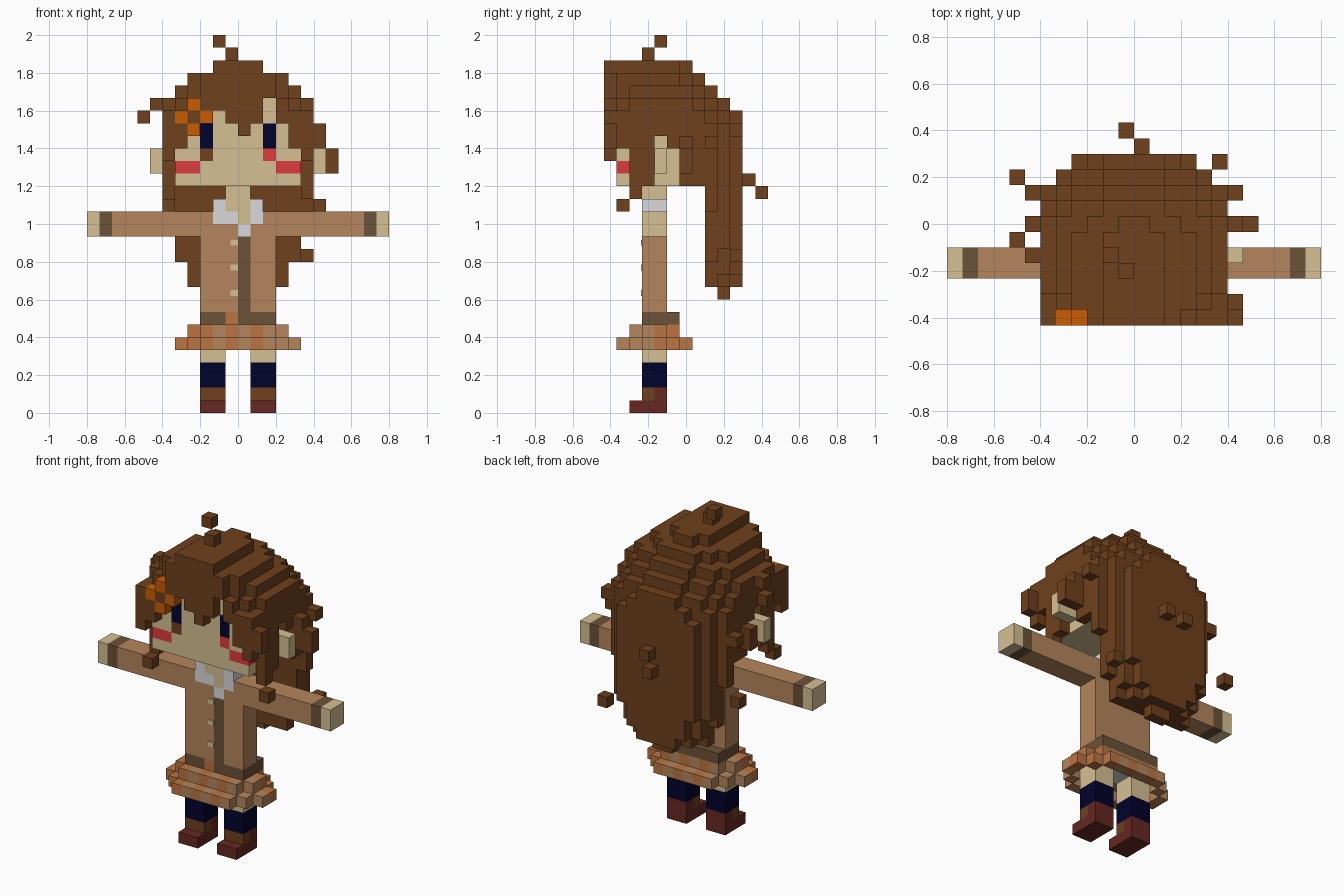
import bpy, bmesh

if "Cube" in bpy.data.objects:
    bpy.data.objects.remove(bpy.data.objects["Cube"])

U = 1 / 15           # edge of one block
DEPTH = 13           # blocks from front to back

def srgb(r, g, b):
    f = lambda c: c / 12.92 if c <= 0.04045 else ((c + 0.055) / 1.055) ** 2.4
    return tuple(f(c / 255) for c in (r, g, b)) + (1.0,)

COLOURS = {
    "hair_brown": (110, 65, 28), "skin": (214, 192, 147), "navy": (2, 2, 44),
    "cheek_red": (222, 60, 62), "coat_tan": (181, 134, 92), "dark_trim": (108, 82, 56),
    "white_cloth": (218, 218, 222), "petal_orange": (200, 92, 4),
    "skirt_orange": (187, 117, 66), "shoe_red": (102, 40, 33),
}
NAMES = list(COLOURS)
MATS = []
for name, rgb in COLOURS.items():
    m = bpy.data.materials.new(name)
    m.diffuse_color = srgb(*rgb)
    m.use_nodes = True
    m.node_tree.nodes["Principled BSDF"].inputs["Base Color"].default_value = m.diffuse_color
    MATS.append(m)

cells = {}           # (x, y, z) block -> (part, colour)

def fill(part, colour, x, y, z):
    """Fill half-open block ranges; later fills replace earlier ones."""
    for i in range(*x):
        for j in range(*y):
            for k in range(*z):
                cells[i, j, k] = (part, colour)

def both(part, colour, x, y, z):
    fill(part, colour, x, y, z)
    fill(part, colour, (-x[1], -x[0]), y, z)

def block(part, colour, *places):
    for i, j, k in places:
        fill(part, colour, (i, i + 1), (j, j + 1), (k, k + 1))

# Hair dome: half-width of every row from front to back, layer by layer
layers = {
    27: [2, 2, 2, 2, 2, 2, 1],
    26: [3, 4, 4, 4, 4, 4, 3, 2],
    25: [3, 4, 5, 5, 5, 5, 5, 4, 2],
    24: [4, 5, 6, 6, 6, 6, 6, 5, 4, 2],
    23: [6, 6, 6, 6, 6, 6, 6, 6, 5, 4, 2],
    22: [6, 6, 6, 6, 6, 6, 6, 6, 6, 5, 3],
}
for k in range(18, 22):
    layers[k] = [6] * 9 + [5, 4]
for k, halves in layers.items():
    for j, half in enumerate(halves):
        if j > 0:
            fill("hair", "hair_brown", (-half, half), (j, j + 1), (k, k + 1))
# Openings in the side hair around the ears
for j, low in {1: 21, 2: 17, 3: 18, 4: 22, 5: 21}.items():
    for i in (-6, 5):
        for k in range(16, low):
            cells.pop((i, j, k), None)
both("hair", "hair_brown", (5, 6), (2, 3), (17, 18))

# Long back hair: bottom height of each column outwards from the middle
for j, lows in ((8, (10, 10, 10, 10, 12, 16)), (9, (9, 10, 10, 11, 13)), (10, (10, 10, 11, 13))):
    for n, low in enumerate(lows):
        both("back_hair", "hair_brown", (n, n + 1), (j, j + 1), (low, 18))

# Head
fill("head", "skin", (-5, 5), (1, 8), (18, 24))
block("head", "skin", (2, 1, 24))
both("ears", "skin", (5, 7), (4, 5), (19, 21))

# Fringe: one bottom height for each column
for n, low in enumerate([20, 21, 22, 23, 24, 23, 22, 23, 25, 23, 21, 20]):
    i = n - 6
    for k in range(low, 28):
        if max(i + 1, -i) <= layers[k][0]:
            block("fringe", "hair_brown", (i, 0, k))

# Flower in the hair
block("flower", "petal_orange", (-4, 0, 24), (-5, 0, 23), (-3, 0, 23), (-4, 0, 22))
block("flower", "hair_brown", (-4, 0, 23))

# Eyes and cheeks
for i in (-3, 2):
    fill("eyes", "navy", (i, i + 1), (1, 2), (21, 23))
both("cheeks", "cheek_red", (3, 5), (1, 2), (19, 20))
block("cheeks", "cheek_red", (2, 1, 20))
block("head", "hair_brown", (-3, 1, 20))

# Loose hair tufts
block("tufts", "hair_brown", (-1, 3, 28), (-2, 4, 29), (0, 11, 18), (-1, 12, 17),
      (-7, 4, 24), (-8, 5, 23), (-8, 9, 15), (5, 10, 12), (6, 1, 16), (-6, 1, 16),
      (6, 8, 21), (-7, 8, 20), (6, 6, 21))
fill("tufts", "hair_brown", (6, 7), (0, 1), (21, 23))
fill("tufts", "hair_brown", (6, 8), (6, 7), (19, 21))
fill("tufts", "hair_brown", (-7, -6), (6, 7), (19, 21))

# Coat, arms and hands
fill("coat", "coat_tan", (-3, 3), (3, 5), (8, 16))
both("arms", "coat_tan", (3, 10), (3, 5), (14, 16))
both("cuffs", "dark_trim", (10, 11), (3, 5), (14, 16))
both("hands", "skin", (11, 12), (3, 5), (14, 16))
fill("coat", "dark_trim", (0, 1), (3, 4), (8, 14))

# Neck and collar
fill("collar", "white_cloth", (-2, 2), (3, 5), (16, 17))
fill("collar", "white_cloth", (-2, 2), (3, 4), (15, 16))
block("collar", "white_cloth", (0, 3, 14))
fill("neck", "skin", (-1, 1), (3, 5), (17, 18))
block("neck", "skin", (-1, 3, 16), (0, 3, 16), (0, 3, 15))

# Belt
fill("belt", "dark_trim", (-3, 3), (3, 6), (7, 8))
block("belt", "skirt_orange", (-1, 3, 7))

# Checked skirt: two hollow tiers with stepped corners
def tier(i, j, w, cut):
    """True inside a stepped oval, w blocks to each side of the middle."""
    ax, ay = max(i, -i - 1), max(j - 4, 3 - j)
    return ax < w and ay < w - 2 and ax + ay < cut

for i in range(-5, 5):
    for j in range(1, 7):
        upper, lower = tier(i, j, 4, 4), tier(i, j, 5, 5)
        inside = -3 <= i < 3 and 3 <= j < 5
        if upper and not inside:
            block("skirt", ("coat_tan", "skirt_orange")[(i + j) % 2], (i, j, 6))
        if lower and not upper:
            block("skirt", ("skirt_orange", "coat_tan")[(i + j) % 2], (i, j, 5))

# Hips, legs, socks and shoes
fill("hips", "white_cloth", (-3, 3), (3, 5), (6, 7))
both("legs", "skin", (1, 3), (3, 5), (4, 6))
both("socks", "navy", (1, 3), (3, 5), (2, 4))
both("shoes", "shoe_red", (1, 3), (4, 5), (1, 2))
both("shoes", "hair_brown", (1, 3), (3, 4), (1, 2))
both("shoes", "shoe_red", (1, 3), (2, 5), (0, 1))

# Each direction with the corners of its face, counter-clockwise from outside
FACES = {
    (1, 0, 0): ((1, 0, 0), (1, 1, 0), (1, 1, 1), (1, 0, 1)),
    (-1, 0, 0): ((0, 1, 0), (0, 0, 0), (0, 0, 1), (0, 1, 1)),
    (0, 1, 0): ((1, 1, 0), (0, 1, 0), (0, 1, 1), (1, 1, 1)),
    (0, -1, 0): ((0, 0, 0), (1, 0, 0), (1, 0, 1), (0, 0, 1)),
    (0, 0, 1): ((0, 0, 1), (1, 0, 1), (1, 1, 1), (0, 1, 1)),
    (0, 0, -1): ((0, 1, 0), (1, 1, 0), (1, 0, 0), (0, 0, 0)),
}

def build(part):
    """Mesh the outward faces of one part's blocks."""
    bm = bmesh.new()
    corners = {}
    used = sorted({c for p, c in cells.values() if p == part})
    for (i, j, k), (p, colour) in cells.items():
        if p != part:
            continue
        for d, quad in FACES.items():
            if (i + d[0], j + d[1], k + d[2]) in cells:
                continue
            verts = []
            for a, b, c in quad:
                key = (i + a, j + b, k + c)
                if key not in corners:
                    corners[key] = bm.verts.new(
                        (key[0] * U, (key[1] - DEPTH / 2) * U, key[2] * U))
                verts.append(corners[key])
            bm.faces.new(verts).material_index = used.index(colour)
    mesh = bpy.data.meshes.new(part)
    bm.to_mesh(mesh)
    bm.free()
    for colour in used:
        mesh.materials.append(MATS[NAMES.index(colour)])
    bpy.context.collection.objects.link(bpy.data.objects.new(part, mesh))

for part in sorted({p for p, _ in cells.values()}):
    build(part)

# Buttons: thin plates beside the coat opening
for z in (0.90, 0.77, 0.635):
    bpy.ops.mesh.primitive_cube_add(size=1, location=(-0.02, (3 - DEPTH / 2) * U - 0.002, z))
    button = bpy.context.object
    button.name = "button"
    button.scale = (0.04, 0.006, 0.03)
    button.data.materials.append(MATS[NAMES.index("skin")])
